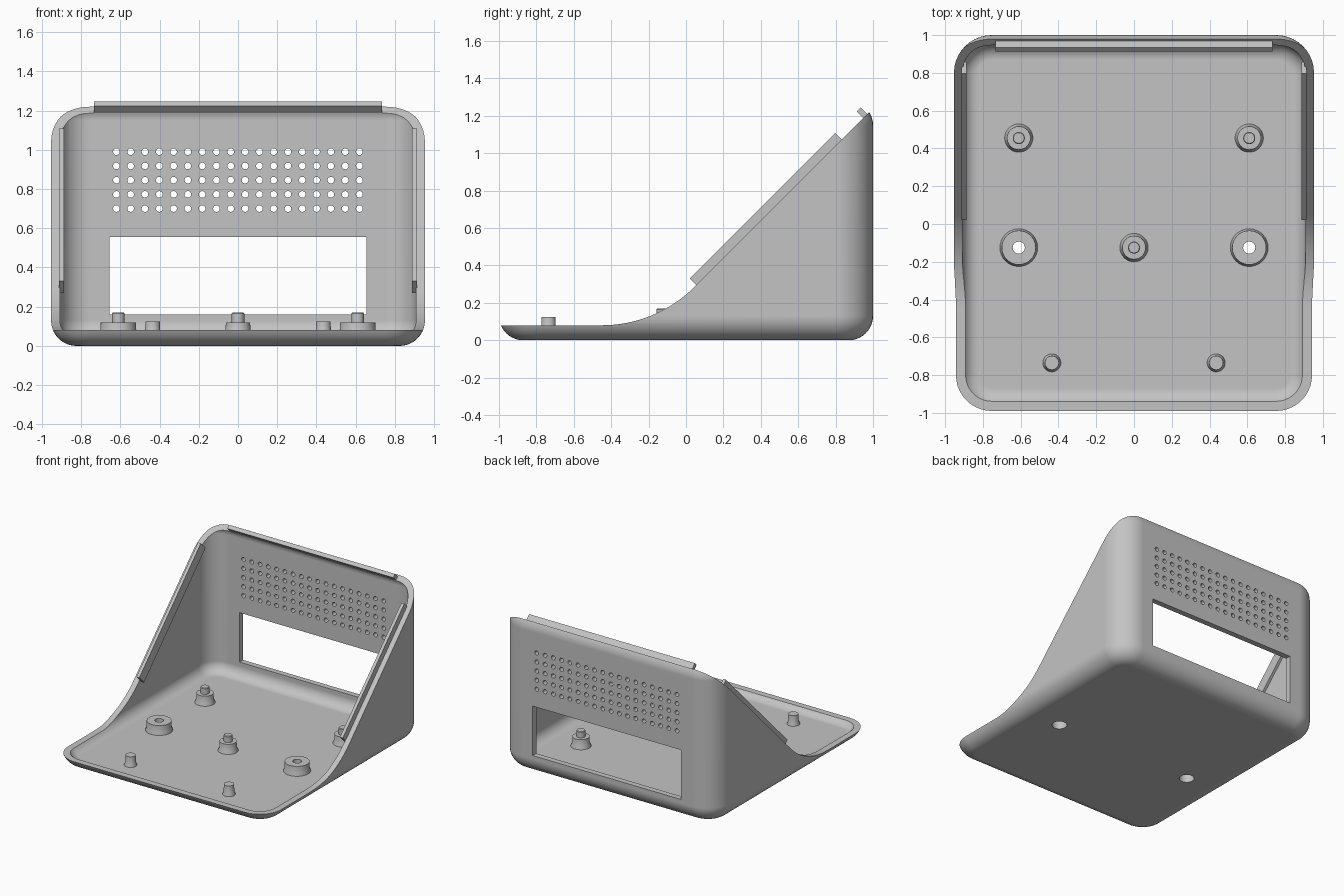
import bpy
import bmesh
from math import pi, sin, cos, sqrt, radians
from mathutils import Matrix

if "Cube" in bpy.data.objects:
    bpy.data.objects.remove(bpy.data.objects["Cube"], do_unlink=True)

grey = bpy.data.materials.new("light_grey_plastic")
grey.use_nodes = True
COLOUR = (0.55, 0.55, 0.55, 1)
grey.diffuse_color = COLOUR
grey.node_tree.nodes["Principled BSDF"].inputs["Base Color"].default_value = COLOUR

W, D, H = 0.953, 1.0, 1.28      # half width, half depth, height of the uncut box
WALL = 0.045
SLOPE = 0.24                    # sloped opening follows z = y + SLOPE
RIM = 0.08                      # height of the low front rim


def make(name, bm):
    bmesh.ops.recalc_face_normals(bm, faces=bm.faces[:])
    mesh = bpy.data.meshes.new(name)
    bm.to_mesh(mesh)
    bm.free()
    mesh.materials.append(grey)
    obj = bpy.data.objects.new(name, mesh)
    bpy.context.collection.objects.link(obj)
    return obj


def smooth(obj):
    bpy.ops.object.select_all(action='DESELECT')
    obj.select_set(True)
    bpy.context.view_layer.objects.active = obj
    bpy.ops.object.shade_smooth_by_angle(angle=radians(30))


def rounded_box(name, hw, hd, z0, z1, corner, fillet, steps=10):
    """Box with rounded upright corners and rounded top and bottom edges."""
    arc = [pi / 2 * i / steps for i in range(steps + 1)]
    levels = [(fillet * (1 - sin(a)), z0 + fillet * (1 - cos(a))) for a in arc]
    levels += [(i, z0 + z1 - z) for i, z in reversed(levels)]
    bm = bmesh.new()
    rings = []
    for inset, z in levels:
        r = corner - inset
        ring = []
        for k, (sx, sy) in enumerate([(1, 1), (-1, 1), (-1, -1), (1, -1)]):
            for a in arc:
                t = a + k * pi / 2
                ring.append(bm.verts.new((sx * (hw - corner) + r * cos(t),
                                          sy * (hd - corner) + r * sin(t), z)))
        rings.append(ring)
    for lo, hi in zip(rings, rings[1:]):
        for i in range(len(lo)):
            j = (i + 1) % len(lo)
            bm.faces.new((lo[i], lo[j], hi[j], hi[i]))
    bm.faces.new(rings[0])
    bm.faces.new(rings[-1])
    return make(name, bm)


def prism(name, profile, x0, x1):
    """Extrude a (y, z) profile along x."""
    bm = bmesh.new()
    face = bm.faces.new([bm.verts.new((x0, y, z)) for y, z in profile])
    out = bmesh.ops.extrude_face_region(bm, geom=[face])["geom"]
    moved = [v for v in out if isinstance(v, bmesh.types.BMVert)]
    bmesh.ops.translate(bm, vec=(x1 - x0, 0, 0), verts=moved)
    return make(name, bm)


def lathe(name, profile, x, y, closed=False, sides=32):
    """Spin an (r, z) profile round an upright axis."""
    bm = bmesh.new()
    verts = [bm.verts.new((r, 0, z)) for r, z in profile]
    pairs = list(zip(verts, verts[1:])) + ([(verts[-1], verts[0])] if closed else [])
    edges = [bm.edges.new(p) for p in pairs]
    bmesh.ops.spin(bm, geom=verts + edges, cent=(0, 0, 0), axis=(0, 0, 1),
                   angle=2 * pi, steps=sides, use_duplicate=False)
    bmesh.ops.remove_doubles(bm, verts=bm.verts[:], dist=1e-5)
    bmesh.ops.translate(bm, vec=(x, y, 0), verts=bm.verts[:])
    obj = make(name, bm)
    smooth(obj)
    return obj


def add_cylinder(bm, centre, radius, depth, along_y=False, sides=20):
    m = Matrix.Translation(centre)
    if along_y:
        m = m @ Matrix.Rotation(pi / 2, 4, 'X')
    bmesh.ops.create_cone(bm, cap_ends=True, segments=sides, radius1=radius,
                          radius2=radius, depth=depth, matrix=m)


def cut(target, cutter):
    mod = target.modifiers.new("cut", 'BOOLEAN')
    mod.operation = 'DIFFERENCE'
    mod.solver = 'EXACT'
    mod.object = cutter
    bpy.context.view_layer.objects.active = target
    bpy.ops.object.modifier_apply(modifier=mod.name)
    bpy.data.objects.remove(cutter, do_unlink=True)


# Shell: rounded box, hollowed, then opened by the sloped cut
shell = rounded_box("shell", W, D, 0, H, 0.2, 0.13)
cut(shell, rounded_box("cavity", W - WALL, D - WALL, WALL, H - WALL, 0.155, 0.085))

bend = 0.7
y_bend = RIM - SLOPE - bend * (sqrt(2) - 1)
curve = [(y_bend + bend * sin(a), RIM + bend * (1 - cos(a)))
         for a in [pi / 4 * i / 16 for i in range(17)]]
opening = [(-1.5, RIM)] + curve + [(1.5, 1.5 + SLOPE), (1.5, 2.5), (-1.5, 2.5)]
cut(shell, prism("opening", opening, -1.5, 1.5))

# Back wall: window and grid of vent holes
bm = bmesh.new()
bmesh.ops.create_cube(bm, size=1, matrix=Matrix.Translation((0, 1, 0.358))
                      @ Matrix.Diagonal((1.31, 0.3, 0.395, 1)))
for col in range(18):
    for row in range(5):
        add_cylinder(bm, (-0.62 + col * 0.0729, 1, 0.7 + row * 0.0725),
                     0.017, 0.3, along_y=True, sides=14)
cut(shell, make("back_openings", bm))

# Floor: two screw holes with wide recesses below
bm = bmesh.new()
for side in (-1, 1):
    add_cylinder(bm, (side * 0.61, -0.125, 0), 0.055, 0.3, sides=32)
cut(shell, make("screw_holes", bm))
smooth(shell)
shell.modifiers.new("weighted_normals", 'WEIGHTED_NORMAL').keep_sharp = True

# Posts on the floor
BASE = WALL - 0.005
FOOT = WALL + 0.02


def stepped_post(name, x, y):
    lathe(name, [(0, BASE), (0.075, BASE), (0.075, WALL), (0.064, FOOT), (0.062, 0.12),
                 (0.032, 0.12), (0.032, 0.165), (0.028, 0.17), (0, 0.17)], x, y)


stepped_post("centre_post", 0, -0.125)
for side, label in ((1, "left"), (-1, "right")):
    stepped_post(label + "_rear_post", side * 0.61, 0.455)
    lathe(label + "_screw_boss",
          [(0.055, BASE), (0.1, BASE), (0.1, WALL), (0.092, FOOT), (0.09, 0.12),
           (0.032, 0.12), (0.032, 0.085), (0.055, 0.085)],
          side * 0.61, -0.125, closed=True)
    lathe(label + "_front_pin",
          [(0, BASE), (0.048, BASE), (0.048, WALL), (0.039, FOOT), (0.037, 0.125),
           (0, 0.125)], side * 0.435, -0.735)


# Locating lips standing up from the sloped opening
def lip(name, start, end, x0, x1):
    def point(s, n):
        return ((s - n - SLOPE / sqrt(2)) / sqrt(2), (s + n + SLOPE / sqrt(2)) / sqrt(2))
    prism(name, [point(start, -0.035), point(end, -0.035),
                 point(end, 0.05), point(start, 0.05)], x0, x1)


lip("left_lip", 0.248, 1.347, 0.887, 0.912)
lip("right_lip", 0.248, 1.347, -0.912, -0.887)
lip("top_lip", 1.51, 1.541, -0.733, 0.733)
